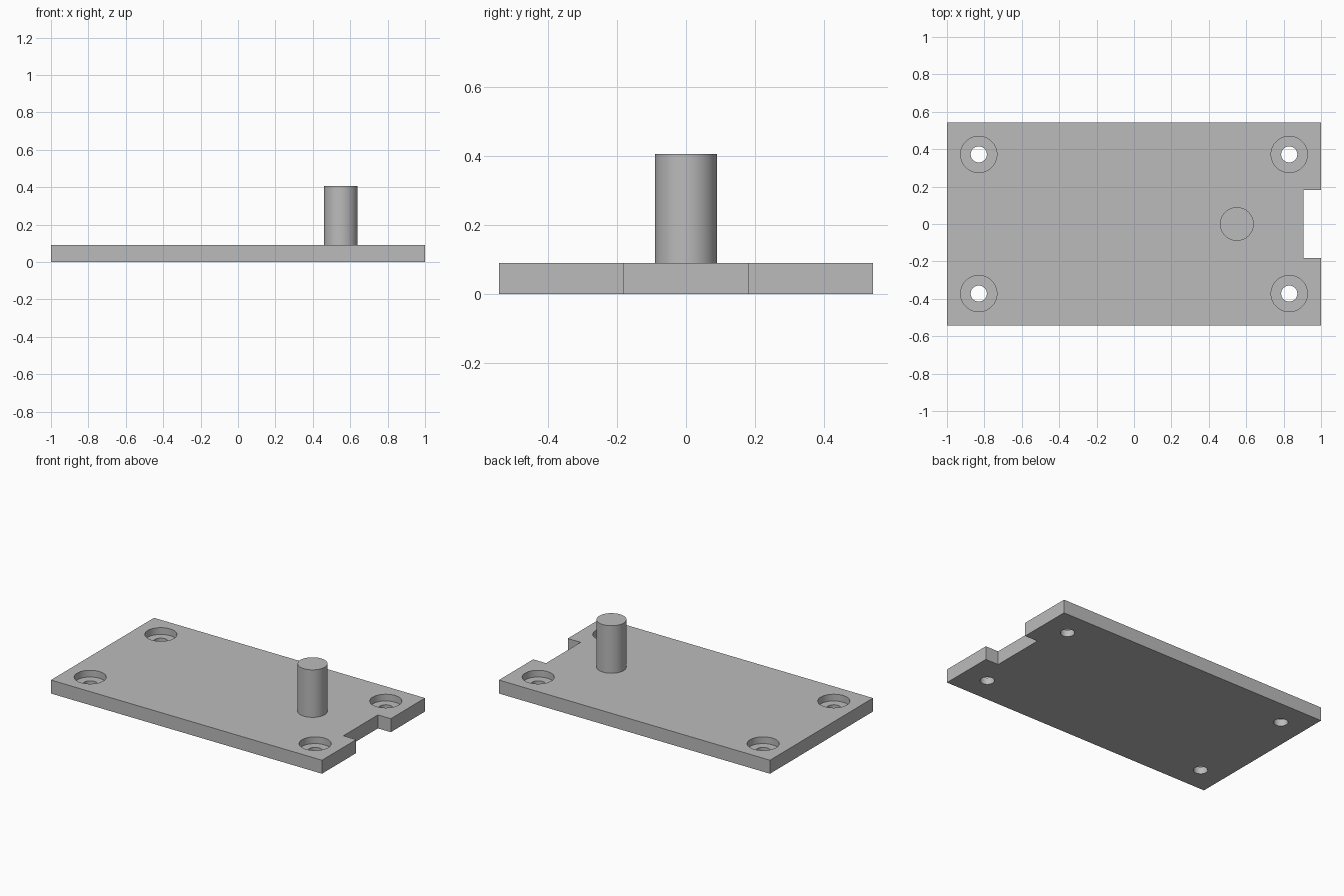
import bpy
import bmesh
from mathutils import Matrix

cube = bpy.data.objects.get("Cube")
if cube:
    bpy.data.objects.remove(cube, do_unlink=True)

THICK = 0.09
PIN_TOP = 0.407
BORE_FLOOR = 0.045
SEGMENTS = 64

grey = bpy.data.materials.new("plain_grey")
grey.use_nodes = True
colour = (0.5, 0.5, 0.5, 1)
grey.diffuse_color = colour
grey.node_tree.nodes["Principled BSDF"].inputs["Base Color"].default_value = colour


def make_object(name, bm):
    bmesh.ops.recalc_face_normals(bm, faces=bm.faces)
    mesh = bpy.data.meshes.new(name)
    bm.to_mesh(mesh)
    bm.free()
    mesh.materials.append(grey)
    obj = bpy.data.objects.new(name, mesh)
    bpy.context.collection.objects.link(obj)
    return obj


def activate(obj):
    bpy.ops.object.select_all(action='DESELECT')
    obj.select_set(True)
    bpy.context.view_layer.objects.active = obj


def cylinder(name, x, y, radius, low, high):
    bm = bmesh.new()
    bmesh.ops.create_cone(bm, cap_ends=True, segments=SEGMENTS,
                          radius1=radius, radius2=radius, depth=high - low,
                          matrix=Matrix.Translation((x, y, (low + high) / 2)))
    return make_object(name, bm)


def cut(target, cutter):
    cutter.hide_render = True
    activate(target)
    mod = target.modifiers.new("cut", 'BOOLEAN')
    mod.operation = 'DIFFERENCE'
    mod.solver = 'EXACT'
    mod.object = cutter
    bpy.ops.object.modifier_apply(modifier=mod.name)
    bpy.data.objects.remove(cutter, do_unlink=True)


# Base plate: outline with a rectangular notch in the left end
half = [(-1, 0.543), (1, 0.543), (1, 0.182), (0.905, 0.182)]
outline = half + [(x, -y) for x, y in reversed(half)]
bm = bmesh.new()
face = bm.faces.new([bm.verts.new((x, y, 0)) for x, y in outline])
top = bmesh.ops.extrude_face_region(bm, geom=[face])["geom"]
bmesh.ops.translate(bm, vec=(0, 0, THICK),
                    verts=[v for v in top if isinstance(v, bmesh.types.BMVert)])
plate = make_object("base_plate", bm)

# Counterbored screw holes in the four corners
for x in (-0.83, 0.83):
    for y in (-0.372, 0.372):
        cut(plate, cylinder("counterbore_cutter", x, y, 0.097, BORE_FLOOR, THICK + 0.1))
        cut(plate, cylinder("hole_cutter", x, y, 0.043, -0.1, THICK + 0.1))

# Upright pin, seated slightly into the plate
pin = cylinder("pin", 0.55, 0, 0.09, THICK - 0.005, PIN_TOP)

for obj in (plate, pin):
    activate(obj)
    bpy.ops.object.shade_smooth_by_angle()
